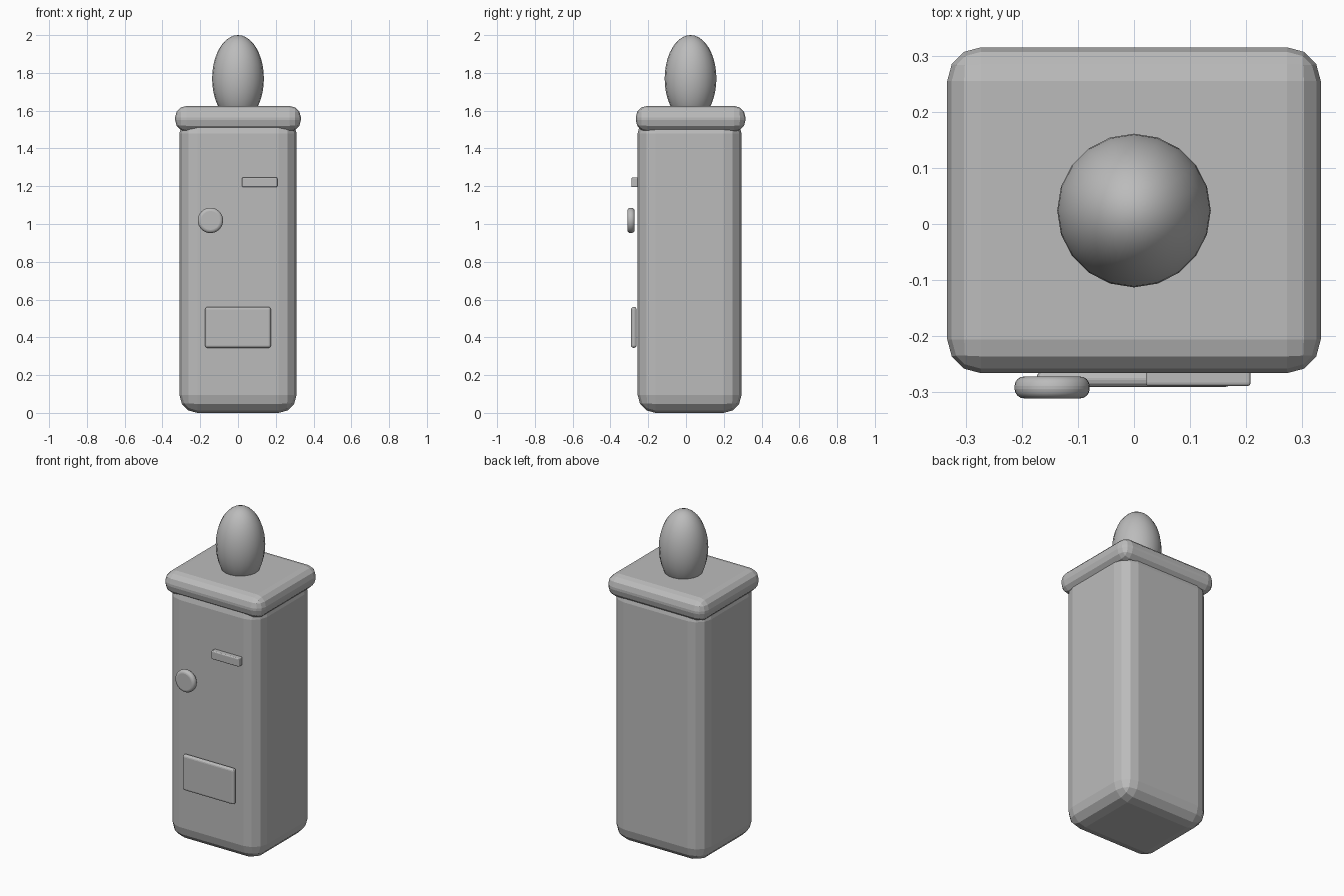
import bpy, math

if "Cube" in bpy.data.objects:
    bpy.data.objects.remove(bpy.data.objects["Cube"])

grey = bpy.data.materials.new("plain_grey")
grey.diffuse_color = (0.5, 0.5, 0.5, 1)
grey.use_nodes = True
grey.node_tree.nodes["Principled BSDF"].inputs["Base Color"].default_value = grey.diffuse_color


def finish(ob, name, bevel=0, segments=3):
    """Name, colour and round the edges of a part."""
    ob.name = name
    ob.data.materials.append(grey)
    bpy.ops.object.transform_apply(location=False, rotation=True, scale=True)
    if bevel:
        mod = ob.modifiers.new("rounded_edges", 'BEVEL')
        mod.width = bevel
        mod.segments = segments
        mod.limit_method = 'ANGLE'
        mod.angle_limit = math.radians(40)
    return ob


def rounded_box(name, xs, ys, zs, bevel, segments=3):
    """Box given by its extents along each axis."""
    bpy.ops.mesh.primitive_cube_add(
        size=1, location=[(a + b) / 2 for a, b in (xs, ys, zs)])
    ob = bpy.context.object
    ob.scale = [b - a for a, b in (xs, ys, zs)]
    return finish(ob, name, bevel, segments)


# Cabinet and overhanging lid
rounded_box("body", (-0.31, 0.31), (-0.256, 0.294), (0, 1.575), 0.095)
rounded_box("lid", (-0.333, 0.333), (-0.266, 0.315), (1.49, 1.625), 0.06)

# Fittings on the front
rounded_box("coin_slot", (0.021, 0.208), (-0.289, -0.254), (1.195, 1.246), 0.006)
rounded_box("hatch", (-0.174, 0.174), (-0.291, -0.262), (0.344, 0.561), 0.013)

# Round knob
bpy.ops.mesh.primitive_cylinder_add(
    vertices=32, radius=0.067, depth=0.039, location=(-0.146, -0.2915, 1.019),
    rotation=(math.pi / 2, 0, 0))
finish(bpy.context.object, "knob", 0.017, 4)
bpy.ops.object.shade_smooth_by_angle(angle=math.radians(35))

# Egg-shaped finial
bpy.ops.mesh.primitive_uv_sphere_add(
    segments=20, ring_count=20, radius=1, location=(0, 0.024, 1.77))
egg = bpy.context.object
egg.scale = (0.137, 0.137, 0.23)
finish(egg, "finial")
bpy.ops.object.shade_smooth_by_angle(angle=math.radians(60))
